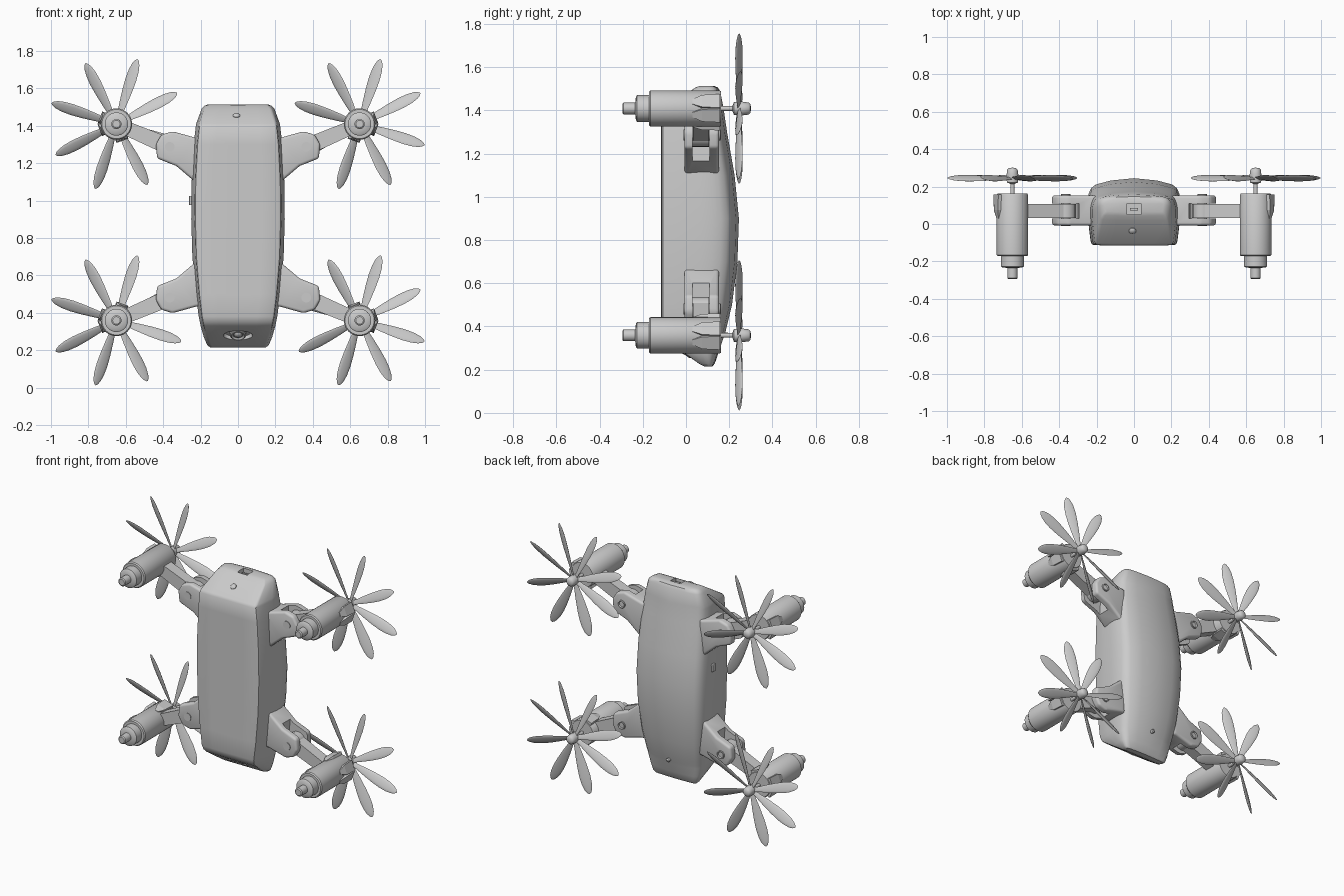
import bpy, bmesh
from math import sin, cos, pi, radians
from mathutils import Vector, Matrix

if "Cube" in bpy.data.objects:
    bpy.data.objects.remove(bpy.data.objects["Cube"])

MID = Vector((0, 0, 0.884))            # mirror centre of the four arms
RX, RZ = 0.65, 1.409                   # rotor axis

centre = bpy.data.objects.new("mirror_centre", None)
centre.location = MID
centre.hide_render = True
bpy.context.collection.objects.link(centre)


def add_loft(bm, rings):
    """Skin a stack of equal-sized rings and cap both ends."""
    vs = [[bm.verts.new(p) for p in ring] for ring in rings]
    n = len(rings[0])
    for a, b in zip(vs, vs[1:]):
        for i in range(n):
            bm.faces.new((a[i], a[(i + 1) % n], b[(i + 1) % n], b[i]))
    bm.faces.new(vs[0])
    bm.faces.new(vs[-1])


def make(name, *lofts):
    bm = bmesh.new()
    for rings in lofts:
        add_loft(bm, rings)
    bmesh.ops.recalc_face_normals(bm, faces=bm.faces[:])
    me = bpy.data.meshes.new(name)
    bm.to_mesh(me)
    bm.free()
    ob = bpy.data.objects.new(name, me)
    bpy.context.collection.objects.link(ob)
    return ob


def lathe(profile, x=0, z=0, n=32):
    """Rings around the y axis from (y, radius) pairs."""
    return [[(x + r * cos(2 * pi * i / n), y, z + r * sin(2 * pi * i / n))
             for i in range(n)] for y, r in profile]


def prism(outline, y0, y1):
    return [[(x, y, z) for x, z in outline] for y in (y0, y1)]


def activate(ob):
    bpy.ops.object.select_all(action='DESELECT')
    ob.select_set(True)
    bpy.context.view_layer.objects.active = ob


def bevel(ob, width, seg=3):
    m = ob.modifiers.new("bevel", 'BEVEL')
    m.width, m.segments, m.limit_method = width, seg, 'ANGLE'
    activate(ob)
    bpy.ops.object.modifier_apply(modifier=m.name)


def cut(ob, cutter):
    m = ob.modifiers.new("cut", 'BOOLEAN')
    m.operation, m.object, m.solver = 'DIFFERENCE', cutter, 'EXACT'
    activate(ob)
    bpy.ops.object.modifier_apply(modifier=m.name)
    bpy.data.objects.remove(cutter)


def smooth(ob, angle=35):
    activate(ob)
    bpy.ops.object.shade_smooth_by_angle(angle=radians(angle))


def four(ob):
    m = ob.modifiers.new("mirror", 'MIRROR')
    m.use_axis = (True, False, True)
    m.use_bisect_axis = (False, False, False)
    m.use_mirror_merge = False
    m.mirror_object = centre


# Body: half section (x fraction, depth fraction) lofted up z
half = [(0, 0), (.5, 0), (.86, .006), (.91, .025), (.93, .07), (.97, .3), (1, .52), (1, .66),
        (.97, .77), (.92, .85), (.82, .905), (.5, .965), (0, 1)]
section = half + [(-x, d) for x, d in half[-2:0:-1]]
levels = [(.215, .085, .122, .15), (.228, .06, .133, .165), (.27, .0, .148, .183),
          (.33, -.085, .168, .2), (.35, -.105, .174, .204), (.38, -.115, .184, .21),
          (.5, -.115, .213, .226), (.7, -.115, .238, .244), (.9, -.115, .245, .25),
          (1.1, -.115, .225, .248), (1.3, -.115, .19, .237), (1.395, -.115, .176, .226),
          (1.41, -.105, .174, .224), (1.49, .02, .158, .195), (1.507, .045, .147, .178),
          (1.514, .065, .13, .16)]
body = make("body_shell", [[(w * x, yf + (yb - yf) * d, z) for x, d in section]
                           for z, yf, yb, w in levels])

# Charging socket cut in the top edge, with its tongue
square = lambda a, b, c, d: [(a, c), (b, c), (b, d), (a, d)]
cut(body, make("socket_cutter", prism(square(-.037, .037, 1.47, 1.56), .05, .11)))
make("socket_tongue", prism(square(-.022, .022, 1.46, 1.5), .073, .085))

# Camera recess and lens in the sloping lower end
tilt = Matrix.Translation((0, -.012, .279)) @ Matrix.Rotation(radians(53), 4, 'X')
recess = make("recess_cutter", lathe([(-.06, .09), (.02, .06)]))
recess.data.transform(tilt @ Matrix.Diagonal((1.15, 1, .62, 1)))
cut(body, recess)
smooth(body)
lens = make("camera_lens", lathe([(.05, .042), (.0, .042), (-.004, .036), (.004, .028),
                                  (.004, .022), (-.004, .014), (-.006, .004)]))
lens.data.transform(tilt)
smooth(lens)

# Small lamp on the upper slope, rear dot and side switch
lamp = make("status_lamp", lathe([(.03, .019), (-.006, .019), (-.012, .013), (-.014, .003)], n=24))
lamp.data.transform(Matrix.Translation((-.008, -.035, 1.452)) @ Matrix.Rotation(radians(-55), 4, 'X'))
smooth(lamp)
smooth(make("rear_dot", lathe([(.15, .012), (.193, .012), (.199, .006)], 0, .36, 16)))
bevel(make("side_switch", prism(square(-.262, -.23, .975, 1.025), .06, .09)), .005, 2)

# Shoulder forks that hold the arms
outline = [(-.2, 1.335), (-.225, 1.335), (-.35, 1.37), (-.41, 1.352), (-.44, 1.3),
           (-.432, 1.225), (-.33, 1.185), (-.23, 1.1), (-.2, 1.1)]
fork = make("shoulder_fork", prism(outline, -.008, .153))
bevel(fork, .016)
cut(fork, make("fork_cutter", prism([(-.29, 1.42), (-.5, 1.42), (-.5, 1.13), (-.31, 1.13)],
                                    .029, .109)))
smooth(fork)
four(fork)

# Pivot screws through the forks
screw = make("pivot_screw", lathe([(-.012, .026), (.15, .026), (.158, .026), (.161, .022), (.153, .018),
                                   (.153, .004)], -.365, 1.287, 24))
smooth(screw)
four(screw)

# Arms: tapered bar with a round pivot eye
p, q = Vector((-.365, 1.287)), Vector((-RX, RZ))
d = (q - p).normalized()
s = Vector((-d.y, d.x))
bar = [p - d * .03 + s * .046, q + s * .036, q - s * .036, p - d * .03 - s * .046]
arm = make("arm", prism([tuple(v) for v in bar], .033, .107),
           lathe([(.031, .055), (.107, .055)], p.x, p.y, 24))
smooth(arm)
four(arm)

# Motors: can, end collar, tail cap and shaft
motor = make("motor", lathe([(-.295, .02), (-.29, .027), (-.235, .027), (-.232, .054), (-.226, .062),
                             (-.172, .062), (-.172, .078), (-.165, .084), (.155, .084),
                             (.162, .08), (.162, .011), (.24, .011)], -RX, RZ, 40))
smooth(motor)
four(motor)

# Bracket ribs gripping the motor can, tapering towards the front
ribs = []
for a in (158, 200, 290):
    u = Vector((cos(radians(a)), 0, sin(radians(a))))
    t = Vector((-u.z, 0, u.x))
    c = Vector((-RX, 0, RZ))
    ribs.append([[c + u * ra + t * w + Vector((0, y, 0)),
                  c + u * rb + t * w + Vector((0, y, 0)),
                  c + u * rb - t * w + Vector((0, y, 0)),
                  c + u * ra - t * w + Vector((0, y, 0))]
                 for y, ra, rb, w in ((.03, .06, .086, .012), (.075, .06, .095, .03),
                                      (.158, .06, .095, .034))])
rib = make("motor_bracket", *ribs)
four(rib)

# Rotors: eight pitched blades and a hub, all turning the same way
blade = [(.01, .013), (.06, .016), (.12, .024), (.19, .031), (.25, .034), (.3, .031),
         (.335, .023), (.355, .013), (.364, .003)]
pitch = radians(29)
parts = [lathe([(.215, .012), (.222, .03), (.262, .032), (.272, .03), (.29, .028), (.298, .02),
                (.301, .005)], n=24)]
for k in range(8):
    a = radians(27 + 45 * k)
    out = Vector((cos(a), 0, sin(a)))
    chord = Vector((sin(a) * cos(pitch), -sin(pitch), -cos(a) * cos(pitch)))
    nor = out.cross(chord)
    parts.append([[Vector((0, .245, 0)) + out * r + chord * (w * cos(pi * i / 6))
                   + nor * (.19 * w * sin(pi * i / 6)) for i in range(12)] for r, w in blade])
rotor = make("rotor", *parts)
smooth(rotor, 50)
rotor.location = (-RX, 0, RZ)
for x, z in ((RX, RZ), (-RX, 2 * MID.z - RZ), (RX, 2 * MID.z - RZ)):
    r = rotor.copy()
    r.location = (x, 0, z)
    bpy.context.collection.objects.link(r)
